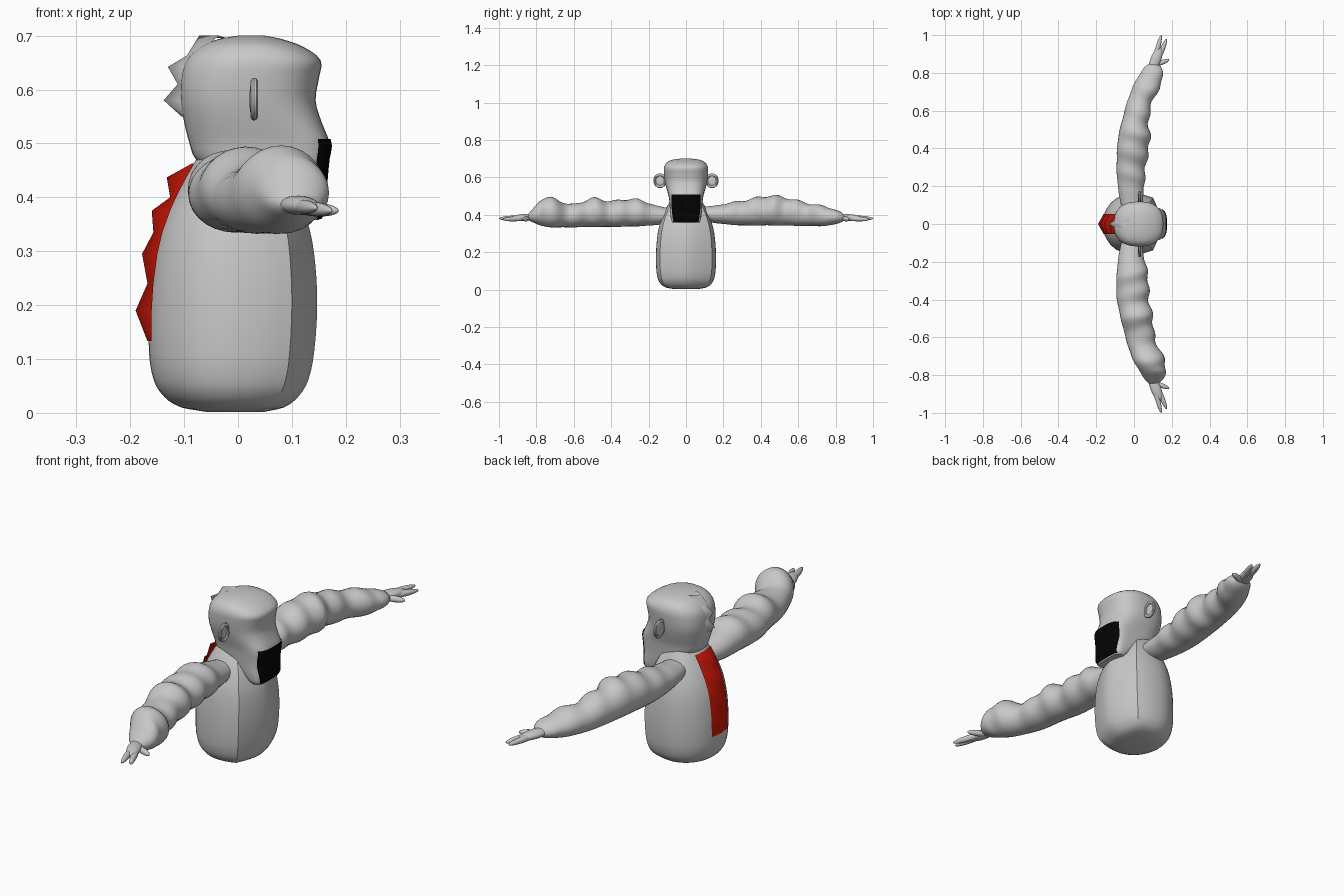
import bpy, math
from mathutils import Vector

if "Cube" in bpy.data.objects:
    bpy.data.objects.remove(bpy.data.objects["Cube"])


def material(name, rgb):
    m = bpy.data.materials.new(name)
    m.diffuse_color = (*rgb, 1)
    m.use_nodes = True
    m.node_tree.nodes["Principled BSDF"].inputs["Base Color"].default_value = m.diffuse_color
    return m


GREY = material("grey", (0.58, 0.58, 0.58))
RED = material("red", (0.62, 0.008, 0.002))
BLACK = material("black", (0.001, 0.001, 0.001))


def finish(obj, mat, angle=35):
    obj.data.materials.append(mat)
    bpy.ops.object.select_all(action='DESELECT')
    obj.select_set(True)
    bpy.context.view_layer.objects.active = obj
    bpy.ops.object.shade_smooth_by_angle(angle=math.radians(angle))
    return obj


def mesh(name, verts, faces, mat, angle=35, closed=True):
    me = bpy.data.meshes.new(name)
    me.from_pydata(verts, [], faces)
    obj = bpy.data.objects.new(name, me)
    bpy.context.collection.objects.link(obj)
    if closed:
        bpy.context.view_layer.objects.active = obj
        bpy.ops.object.mode_set(mode='EDIT')
        bpy.ops.mesh.select_all(action='SELECT')
        bpy.ops.mesh.normals_make_consistent(inside=False)
        bpy.ops.object.mode_set(mode='OBJECT')
    return finish(obj, mat, angle)


def sample(keys, t):
    """Smooth value of a key table at t; the first column is the position."""
    i = 0
    while i < len(keys) - 2 and t > keys[i + 1][0]:
        i += 1

    def slope(j, c):
        a, b = keys[max(j - 1, 0)], keys[min(j + 1, len(keys) - 1)]
        return (b[c] - a[c]) / (b[0] - a[0])
    p, q = keys[i], keys[i + 1]
    h = q[0] - p[0]
    u = (t - p[0]) / h
    return [(2*u**3 - 3*u*u + 1) * p[c] + (u**3 - 2*u*u + u) * h * slope(i, c)
            + (3*u*u - 2*u**3) * q[c] + (u**3 - u*u) * h * slope(i + 1, c)
            for c in range(1, len(p))]


def stations(keys, per):
    out = []
    for a, b in zip(keys, keys[1:]):
        out += [a[0] + (b[0] - a[0]) * k / per for k in range(per)]
    return out + [keys[-1][0]]


def loft(name, rings, mat, angle=35):
    n = len(rings[0])
    verts = [p for r in rings for p in r]
    faces = [(i*n + j, i*n + (j+1) % n, (i+1)*n + (j+1) % n, (i+1)*n + j)
             for i in range(len(rings) - 1) for j in range(n)]
    faces += [tuple(range(n)), tuple(range(len(verts) - n, len(verts)))]
    return mesh(name, verts, faces, mat, angle)


def ellipsoid(name, a, b, width, thick, mat):
    """Ellipsoid whose long axis runs from a to b."""
    a, b = Vector(a), Vector(b)
    d = b - a
    bpy.ops.mesh.primitive_uv_sphere_add(segments=20, ring_count=12, radius=1, location=(a + b) / 2)
    o = bpy.context.object
    o.name = name
    o.scale = (d.length / 2, width, thick)
    o.rotation_euler = (0, -math.asin(d.z / d.length), math.atan2(d.y, d.x))
    return finish(o, mat)


# Body: round back, flatter belly panel with sharp side borders
# height, back x, front x, half width
BODY = [(0.002, -0.06, 0.05, 0.06), (0.01, -0.105, 0.085, 0.105), (0.03, -0.137, 0.112, 0.135),
        (0.06, -0.156, 0.13, 0.151), (0.11, -0.165, 0.141, 0.159), (0.20, -0.165, 0.147, 0.16),
        (0.28, -0.157, 0.143, 0.154), (0.34, -0.143, 0.133, 0.143), (0.40, -0.118, 0.112, 0.122),
        (0.45, -0.09, 0.085, 0.098), (0.49, -0.065, 0.06, 0.075)]


def body_ring(z):
    xb, xf, hw = sample(BODY, z)
    c = -0.01
    xc = c + (xf - c) * 0.70
    t0 = math.radians(60)
    pts = []
    for k in range(33):
        t = t0 + (2*math.pi - 2*t0) * k / 32
        r = 2 * (xc - c) if math.cos(t) > 0 else c - xb
        pts.append((c + r * math.cos(t), hw * math.sin(t), z))
    for k in range(1, 10):
        u = -1 + 2 * k / 10
        pts.append((xc + (xf - xc) * (1 - abs(u)**1.5), u * hw * math.sin(t0), z))
    return pts


loft("body", [body_ring(z) for z in stations(BODY, 3)], GREY, 32)

# Head with heavy brow and long muzzle
# height, back x, front x, half width, squareness
HEAD = [(0.358, 0.10, 0.150, 0.070, 3.5), (0.37, 0.08, 0.157, 0.078, 4), (0.40, 0.04, 0.160, 0.083, 4),
        (0.44, -0.04, 0.163, 0.086, 4), (0.47, -0.078, 0.166, 0.089, 4), (0.50, -0.09, 0.170, 0.093, 3.6),
        (0.54, -0.10, 0.155, 0.104, 2.9), (0.58, -0.107, 0.144, 0.113, 2.6), (0.625, -0.105, 0.151, 0.118, 2.5),
        (0.655, -0.095, 0.153, 0.117, 2.5), (0.68, -0.07, 0.120, 0.102, 2.4), (0.694, -0.035, 0.08, 0.072, 2.2),
        (0.70, 0.0, 0.05, 0.03, 2)]


def head_ring(z):
    xb, xf, hw, e = sample(HEAD, z)
    pts = []
    for k in range(40):
        t = 2 * math.pi * k / 40
        c, s = math.cos(t), math.sin(t)
        ex = 2 / e if c > 0 else 2 / min(e, 2.5)
        pts.append(((xb + xf) / 2 + (xf - xb) / 2 * math.copysign(abs(c)**ex, c),
                    hw * math.copysign(abs(s)**ex, s), z))
    return pts


loft("head", [head_ring(z) for z in stations(HEAD, 3)], GREY, 50)

# Black mouth plate wrapped around the muzzle
rows, cols = 12, 16
verts = []
for i in range(rows + 1):
    z = 0.36 + 0.148 * i / rows
    xb, xf, hw, e = sample(HEAD, z)
    half = 0.078 - 0.012 * (1 - i / rows)**3
    for j in range(cols + 1):
        y = half * (2 * j / cols - 1)
        f = max(0, 1 - min(abs(y) / hw, 1)**e)**(1 / e)
        verts.append(((xb + xf) / 2 + (xf - xb) / 2 * f + 0.004, y, z))
w = cols + 1
mesh("mouth_plate", verts, [(i*w + j, i*w + j + 1, (i+1)*w + j + 1, (i+1)*w + j)
                            for i in range(rows) for j in range(cols)], BLACK, 35, False)


# Zigzag ridges: apex line on the centre, base on the back surface
def ridge(name, apex, base, half, mat):
    verts, faces = [], []
    for (x, z), bx in zip(apex, base):
        verts += [(bx, -half, z), (x, 0, z), (bx, half, z)]
    for i in range(len(apex) - 1):
        a, b = 3 * i, 3 * i + 3
        faces += [(a, b+1, a+1), (a, b, b+1), (a+1, b+2, a+2), (a+1, b+1, b+2)]
    mesh(name, verts, faces, mat, 180, False)


apex = [(-0.168, 0.133), (-0.19, 0.19), (-0.168, 0.24), (-0.178, 0.295), (-0.157, 0.335),
        (-0.16, 0.375), (-0.126, 0.40), (-0.132, 0.437), (-0.085, 0.463)]
ridge("back_spikes", apex, [sample(BODY, z)[0] * 0.95 - 0.003 for x, z in apex], 0.054, RED)
apex = [(-0.105, 0.55), (-0.138, 0.58), (-0.112, 0.61), (-0.13, 0.642), (-0.095, 0.663),
        (-0.072, 0.70), (-0.03, 0.695)]
ridge("head_spikes", apex, [-0.095, -0.098, -0.098, -0.090, -0.083, -0.035, -0.02], 0.025, GREY)

# Arms: wrinkled sleeves, distance from centre, x range, z range
ARM_L = [(0.07, -0.06, 0.04, 0.37, 0.44), (0.16, -0.08, 0.05, 0.355, 0.45), (0.30, -0.092, 0.062, 0.343, 0.475),
         (0.45, -0.085, 0.085, 0.343, 0.502), (0.54, -0.065, 0.078, 0.342, 0.49), (0.65, -0.035, 0.098, 0.34, 0.462),
         (0.74, 0.0, 0.145, 0.34, 0.445), (0.80, 0.035, 0.152, 0.35, 0.427), (0.835, 0.06, 0.14, 0.362, 0.41),
         (0.85, 0.085, 0.12, 0.375, 0.395)]
ARM_R = [(0.07, -0.06, 0.04, 0.36, 0.43), (0.16, -0.08, 0.05, 0.345, 0.45), (0.28, -0.092, 0.075, 0.338, 0.485),
         (0.40, -0.09, 0.08, 0.335, 0.473), (0.50, -0.07, 0.10, 0.335, 0.488), (0.61, -0.042, 0.112, 0.333, 0.455),
         (0.71, -0.01, 0.158, 0.333, 0.488), (0.77, 0.025, 0.17, 0.34, 0.485), (0.82, 0.055, 0.155, 0.36, 0.43),
         (0.85, 0.085, 0.12, 0.375, 0.395)]

for label, side, keys in (("left", 1, ARM_L), ("right", -1, ARM_R)):
    rings = []
    for d in stations(keys, 8):
        x0, x1, z0, z1 = sample(keys, d)
        ring = []
        for k in range(28):
            t = 2 * math.pi * k / 28
            top = 0.5 + 0.5 * math.cos(t - 0.8)
            fade = max(0, min(1, (d - 0.15) / 0.1, (0.84 - d) / 0.08))
            f = 1 + 0.09 * fade * top * math.sin(2 * math.pi * d / 0.115 + 1.2 * math.cos(t))
            ring.append(((x0 + x1) / 2 + (x1 - x0) / 2 * f * math.cos(t), side * d,
                         (z0 + z1) / 2 + (z1 - z0) / 2 * f * math.sin(t)))
        rings.append(ring)
    loft(label + "_arm", rings, GREY, 60)

    # Hand: palm, two fingers and a thumb
    ellipsoid(label + "_palm", (0.088, side * 0.80, 0.387), (0.14, side * 0.935, 0.383), 0.028, 0.018, GREY)
    for part, a, b, r in (("outer_finger", (0.10, 0.84, 0.385), (0.145, 1.0, 0.38), 0.013),
                          ("inner_finger", (0.115, 0.84, 0.381), (0.173, 0.98, 0.375), 0.013),
                          ("thumb", (0.10, 0.838, 0.38), (0.187, 0.87, 0.375), 0.013)):
        ellipsoid(label + "_" + part, (a[0], side * a[1], a[2]), (b[0], side * b[1], b[2]), r, 0.013, GREY)

    # Ear: thin dish with a raised rim
    bpy.ops.mesh.primitive_torus_add(major_segments=28, minor_segments=10, major_radius=0.029, minor_radius=0.007,
                                     location=(0.03, side * 0.139, 0.582), rotation=(0, math.pi / 2, 0))
    rim = bpy.context.object
    rim.name = label + "_ear_rim"
    rim.scale = (1.1, 0.98, 1)
    finish(rim, GREY)
    bpy.ops.mesh.primitive_uv_sphere_add(segments=24, ring_count=10, radius=1, location=(0.027, side * 0.139, 0.582))
    dish = bpy.context.object
    dish.name = label + "_ear_dish"
    dish.scale = (0.006, 0.030, 0.034)
    finish(dish, GREY)
